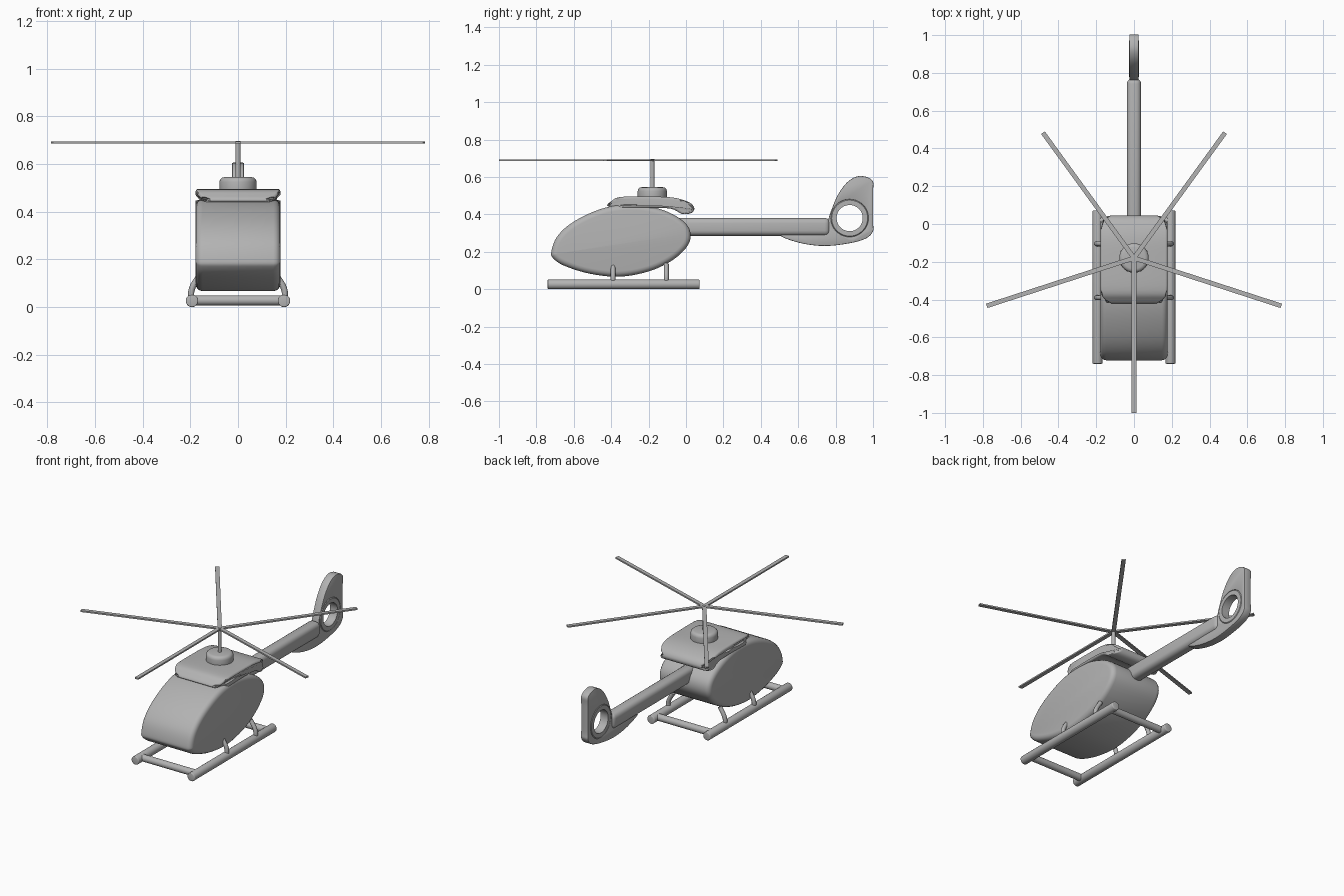
import bpy, bmesh, math
from mathutils import Vector

if "Cube" in bpy.data.objects:
    bpy.data.objects.remove(bpy.data.objects["Cube"], do_unlink=True)

grey = bpy.data.materials.new("plain grey")
grey.use_nodes = True
grey.diffuse_color = (0.45, 0.45, 0.45, 1)
grey.node_tree.nodes["Principled BSDF"].inputs["Base Color"].default_value = grey.diffuse_color


def finish(obj, name, bevel=0, segments=4):
    """Name, colour, bevel and smooth one part."""
    obj.name = obj.data.name = name
    obj.data.materials.clear()
    obj.data.materials.append(grey)
    bpy.ops.object.select_all(action='DESELECT')
    obj.select_set(True)
    bpy.context.view_layer.objects.active = obj
    if bevel:
        mod = obj.modifiers.new("rounding", 'BEVEL')
        mod.width, mod.segments = bevel, segments
        mod.limit_method, mod.angle_limit = 'ANGLE', math.radians(60)
        mod.use_clamp_overlap = False
    bpy.ops.object.convert(target='MESH')
    bpy.ops.object.shade_smooth_by_angle(angle=math.radians(40))
    return obj


def smooth_loop(points, steps=5):
    """Closed Catmull-Rom loop through the points."""
    pts = [Vector(p) for p in points]
    n, out = len(pts), []
    for i in range(n):
        a, b, c, d = (pts[(i + k) % n] for k in (-1, 0, 1, 2))
        for s in range(steps):
            t = s / steps
            out.append(0.5 * (2 * b + (c - a) * t + (2 * a - 5 * b + 4 * c - d) * t**2
                              + (3 * b - a - 3 * c + d) * t**3))
    return out


def side_prism(points, half):
    """Side profile (y, z) extruded across x."""
    bm = bmesh.new()
    face = bm.faces.new([bm.verts.new((-half, p.x, p.y)) for p in smooth_loop(points)])
    ext = bmesh.ops.extrude_face_region(bm, geom=[face], use_keep_orig=True)
    moved = [v for v in ext["geom"] if isinstance(v, bmesh.types.BMVert)]
    bmesh.ops.translate(bm, verts=moved, vec=(2 * half, 0, 0))
    bmesh.ops.recalc_face_normals(bm, faces=bm.faces)
    mesh = bpy.data.meshes.new("profile")
    bm.to_mesh(mesh)
    bm.free()
    obj = bpy.data.objects.new("profile", mesh)
    bpy.context.collection.objects.link(obj)
    return obj


def rod(name, start, end, radius, bevel=0, sides=24):
    a, b = Vector(start), Vector(end)
    bpy.ops.mesh.primitive_cylinder_add(vertices=sides, radius=radius, depth=(b - a).length,
                                        location=(a + b) / 2)
    obj = bpy.context.object
    obj.rotation_euler = (b - a).to_track_quat('Z', 'Y').to_euler()
    return finish(obj, name, bevel, 3)


def box(name, centre, size, bevel=0, turn=0):
    bpy.ops.mesh.primitive_cube_add(size=1, location=centre, rotation=(0, 0, turn))
    obj = bpy.context.object
    obj.scale = size
    bpy.ops.object.transform_apply(location=False, rotation=False, scale=True)
    return finish(obj, name, bevel)


# Cabin
cabin = side_prism([(-.72, .2), (-.69, .28), (-.61, .355), (-.48, .42), (-.355, .45), (-.22, .448),
                    (-.09, .41), (0, .35), (.025, .285), (0, .22), (-.08, .15), (-.2, .095),
                    (-.355, .067), (-.515, .083), (-.65, .125), (-.71, .165)], .178)
finish(cabin, "cabin", .03)

# Engine cowl, with its ends rounded in plan
cowl = side_prism([(-.42, .445), (-.4, .47), (-.35, .493), (-.2, .495), (-.07, .49), (.015, .465),
                   (.044, .435), (.03, .408), (-.02, .402), (-.08, .43), (-.2, .435), (-.36, .433)], .178)
corner = .07
for v in cowl.data.vertices:
    gap = max(0, min(v.co.y + .422, .048 - v.co.y, corner))
    inset = corner - math.sqrt(corner**2 - (corner - gap)**2)
    v.co.x -= math.copysign(inset, v.co.x)
finish(cowl, "engine_cowl", .012)

# Tail boom
box("tail_boom", (0, .34, .333), (.075, .86, .095), .028)

# Tail fin with a round opening
fin = side_prism([(1, .31), (1, .36), (1, .52), (1, .575), (.965, .6), (.915, .603), (.86, .57),
                  (.81, .5), (.77, .405), (.74, .33), (.62, .295), (.505, .287), (.61, .247),
                  (.74, .231), (.87, .245), (.96, .27)], .025)
cutter = rod("fin_cutter", (-.1, .875, .38), (.1, .875, .38), .1, sides=48)
cutter.hide_render = True
cut = fin.modifiers.new("opening", 'BOOLEAN')
cut.operation, cut.object, cut.solver = 'DIFFERENCE', cutter, 'EXACT'
finish(fin, "tail_fin", .004, 2)
bpy.data.objects.remove(cutter, do_unlink=True)

# Fan ring: a square section spun around the x axis
bm = bmesh.new()
section = [(-.026, .07), (.026, .07), (.026, .096), (.019, .103), (-.019, .103), (-.026, .096)]
loop = [bm.verts.new((x, .875, .38 + r)) for x, r in section]
edges = [bm.edges.new((loop[i - 1], loop[i])) for i in range(len(loop))]
bmesh.ops.spin(bm, geom=loop + edges, cent=(0, .875, .38), axis=(1, 0, 0),
               angle=math.tau, steps=48, use_merge=True)
bmesh.ops.remove_doubles(bm, verts=bm.verts, dist=.0005)
bmesh.ops.recalc_face_normals(bm, faces=bm.faces)
mesh = bpy.data.meshes.new("fan_ring")
bm.to_mesh(mesh)
bm.free()
ring = bpy.data.objects.new("fan_ring", mesh)
bpy.context.collection.objects.link(ring)
finish(ring, "fan_ring")

# Rotor hub, mast and five blades
rotor_y, rotor_z, reach = -.18, .69, .82
rod("rotor_hub", (0, rotor_y, .46), (0, rotor_y, .545), .078, .02, 40)
rod("rotor_mast", (0, rotor_y, .5), (0, rotor_y, .697), .011)
for i in range(5):
    a = math.tau * i / 5 - math.pi / 2
    centre = (math.cos(a) * reach / 2, rotor_y + math.sin(a) * reach / 2, rotor_z)
    box(f"rotor_blade_{i + 1}", centre, (reach, .024, .009), 0, a)

# Landing skids and struts
for side, label in ((1, "left"), (-1, "right")):
    rod(f"{label}_skid", (side * .193, -.74, .026), (side * .193, .072, .026), .026, .005)
    for y, place in ((-.39, "front"), (-.105, "rear")):
        curve = bpy.data.curves.new("strut", 'CURVE')
        curve.dimensions = '3D'
        curve.bevel_depth, curve.use_fill_caps = .013, True
        spline = curve.splines.new('BEZIER')
        spline.bezier_points.add(2)
        for point, (x, z) in zip(spline.bezier_points, ((.195, .03), (.195, .07), (.16, .135))):
            point.co = (side * x, y, z)
            point.handle_left_type = point.handle_right_type = 'AUTO'
        strut = bpy.data.objects.new("strut", curve)
        bpy.context.collection.objects.link(strut)
        finish(strut, f"{label}_{place}_strut")

# Cross bars between the skids
for y, place in ((-.685, "front"), (.02, "rear")):
    rod(f"{place}_cross_bar", (-.193, y, .028), (.193, y, .028), .021)
